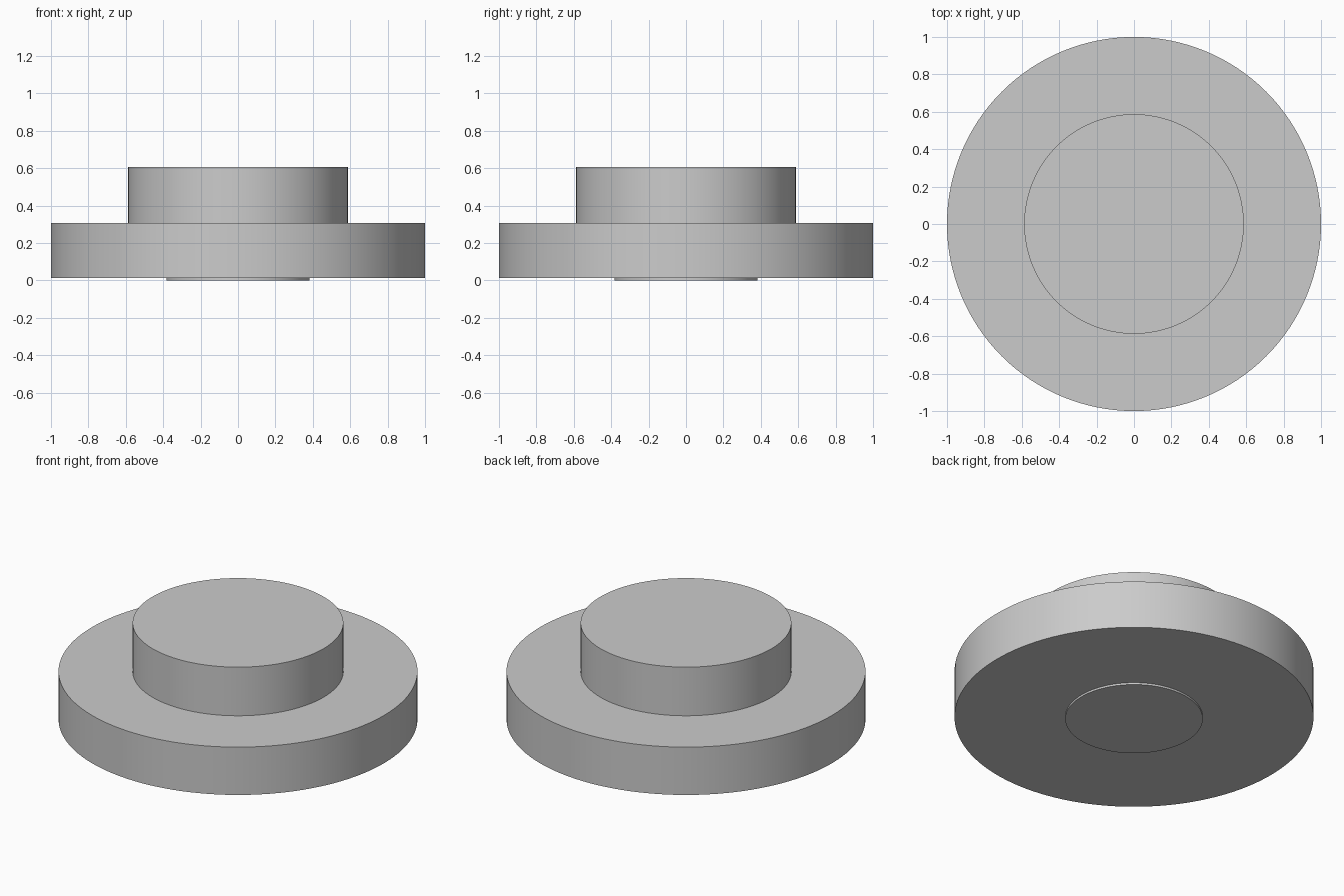
import bpy
import math

cube = bpy.data.objects.get("Cube")
if cube:
    bpy.data.objects.remove(cube, do_unlink=True)

# One plain grey for the whole model
grey = bpy.data.materials.new("light grey")
grey.use_nodes = True
colour = (0.6, 0.6, 0.6, 1.0)
grey.diffuse_color = colour
grey.node_tree.nodes["Principled BSDF"].inputs["Base Color"].default_value = colour


def disc(name, radius, bottom, top):
    """Upright cylinder between two heights, smooth round its side."""
    bpy.ops.mesh.primitive_cylinder_add(
        vertices=128, radius=radius, depth=top - bottom,
        location=(0, 0, (bottom + top) / 2))
    part = bpy.context.object
    part.name = name
    part.data.materials.append(grey)
    bpy.ops.object.shade_smooth_by_angle(angle=math.radians(30))
    return part


# Thin raised pad underneath, wide flange, and upper hub
disc("bottom_pad", 0.383, 0.0, 0.012)
disc("flange", 1.0, 0.012, 0.306)
disc("upper_hub", 0.587, 0.306, 0.605)
